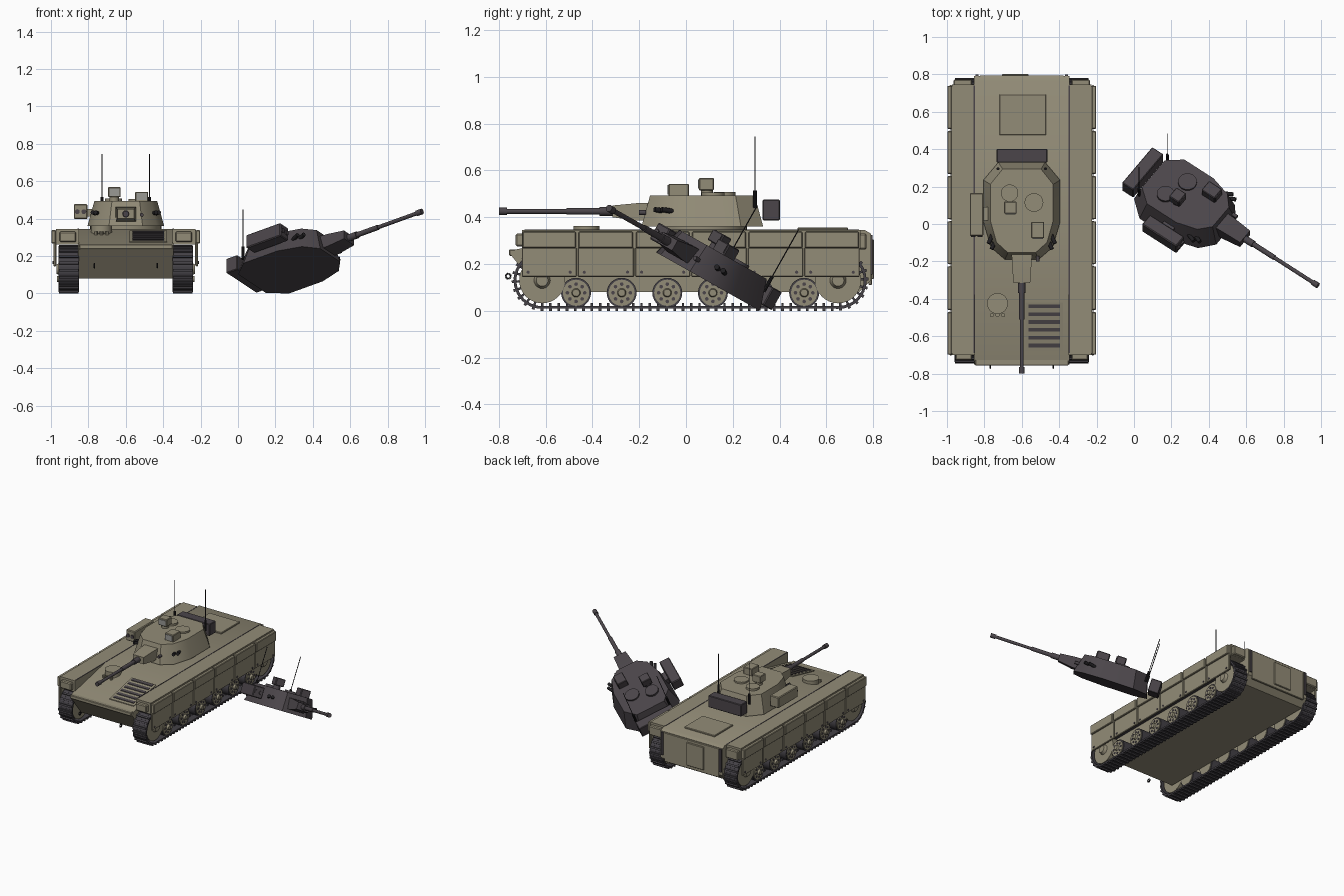
import bpy, bmesh, math
from mathutils import Matrix, Vector

if "Cube" in bpy.data.objects:
    bpy.data.objects.remove(bpy.data.objects["Cube"], do_unlink=True)


def material(name, rgb):
    m = bpy.data.materials.new(name)
    m.use_nodes = True
    m.diffuse_color = (*rgb, 1)
    m.node_tree.nodes["Principled BSDF"].inputs["Base Color"].default_value = (*rgb, 1)
    return m


OLIVE = material("olive paint", (0.29, 0.262, 0.185))
CHAR = material("charred metal", (0.07, 0.06, 0.068))
TRACK = material("track steel", (0.058, 0.053, 0.062))
BLACK = material("black", (0.015, 0.014, 0.016))
GLASS = material("sight glass", (0.32, 0.32, 0.3))

HULL = Matrix.Translation((-0.6, 0, 0))
made = []


def finish(name, bm, mat, place):
    bmesh.ops.recalc_face_normals(bm, faces=bm.faces)
    mesh = bpy.data.meshes.new(name)
    bm.to_mesh(mesh)
    bm.free()
    mesh.materials.append(mat)
    ob = bpy.data.objects.new(name, mesh)
    ob.matrix_world = place
    bpy.context.collection.objects.link(ob)
    made.append(ob)
    return ob


def add_box(bm, lo, hi, turn=Matrix()):
    lo, hi = Vector(lo), Vector(hi)
    m = turn @ Matrix.Translation((lo + hi) / 2) @ Matrix.Diagonal((*(hi - lo), 1))
    bmesh.ops.create_cube(bm, size=1, matrix=m)


def add_rod(bm, a, b, r, r2=None, n=20):
    a, b = Vector(a), Vector(b)
    m = Matrix.Translation((a + b) / 2) @ (b - a).to_track_quat("Z", "Y").to_matrix().to_4x4()
    bmesh.ops.create_cone(bm, cap_ends=True, segments=n, radius1=r,
                          radius2=r if r2 is None else r2, depth=(b - a).length, matrix=m)


def box(name, lo, hi, mat=OLIVE, place=HULL, bevel=0):
    bm = bmesh.new()
    add_box(bm, lo, hi)
    if bevel:
        bmesh.ops.bevel(bm, geom=bm.edges[:], offset=bevel, segments=1, affect="EDGES")
    return finish(name, bm, mat, place)


def rod(name, a, b, r, mat=OLIVE, place=HULL, r2=None, n=20):
    bm = bmesh.new()
    add_rod(bm, a, b, r, r2, n)
    return finish(name, bm, mat, place)


def loft(name, rings, mat=OLIVE, place=HULL):
    """Solid skinned through rings of equal point count."""
    bm = bmesh.new()
    vs = [[bm.verts.new(p) for p in ring] for ring in rings]
    n = len(vs[0])
    for a, b in zip(vs, vs[1:]):
        for i in range(n):
            bm.faces.new((a[i], a[(i + 1) % n], b[(i + 1) % n], b[i]))
    bm.faces.new(vs[0])
    bm.faces.new(vs[-1])
    return finish(name, bm, mat, place)


def side_profile(name, pts, x0, x1, mat=OLIVE):
    return loft(name, [[(x, y, z) for y, z in pts] for x in (x0, x1)], mat)


def glacis(y):
    return 0.345 + 0.22 * (y + 0.35)


# Hull, with sloped bow plate
side_profile("hull", [(-0.75, 0.24), (-0.73, glacis(-0.73)), (-0.35, 0.345), (0.765, 0.345),
                      (0.79, 0.33), (0.79, 0.13), (0.74, 0.08), (-0.62, 0.08)], -0.255, 0.255)
box("bow_lip", (-0.25, -0.757, 0.235), (0.25, -0.72, 0.262), bevel=0.004)


def on_glacis(name, x0, x1, y0, y1, h, mat):
    side_profile(name, [(y0, glacis(y0)), (y0, glacis(y0) + h), (y1, glacis(y1) + h), (y1, glacis(y1))],
                 x0, x1, mat)


# Engine grille and driver hatch
on_glacis("engine_grille", 0.02, 0.22, -0.68, -0.42, 0.006, OLIVE)
for i in range(6):
    y = -0.65 + 0.042 * i
    on_glacis("grille_slat", 0.035, 0.205, y - 0.01, y + 0.01, 0.01, CHAR)
rod("driver_hatch", (-0.13, -0.425, 0.32), (-0.13, -0.425, 0.362), 0.056, n=28)
for i in (-1, 0, 1):
    rod("driver_periscope", (-0.13 + 0.03 * i, -0.487, 0.31), (-0.13 + 0.03 * i, -0.487, 0.332), 0.011, n=10)

# Rear roof hatch and rear door
box("roof_hatch", (-0.12, 0.476, 0.34), (0.13, 0.693, 0.355), bevel=0.003)
box("rear_panel", (-0.225, 0.78, 0.11), (0.225, 0.794, 0.325), bevel=0.003)
box("rear_door", (-0.105, 0.78, 0.135), (0.035, 0.803, 0.305), bevel=0.003)

# Running gear, sponsons and skirts on both sides
WHEEL_Z, R, FRONT, REAR = 0.13, 0.116, -0.615, 0.65
wheel_ys = [-0.47 + 0.195 * i for i in range(6)]


def track_point(s):
    """Point and heading at distance s along the track loop."""
    flat, arc = REAR - FRONT, math.pi * R
    s %= 2 * (flat + arc)
    if s < flat:
        return FRONT + s, WHEEL_Z - R, 0
    s -= flat
    if s < arc:
        a = s / R
        return REAR + R * math.sin(a), WHEEL_Z - R * math.cos(a), a
    s -= arc
    if s < flat:
        return REAR - s, WHEEL_Z + R, math.pi
    a = (s - flat) / R
    return FRONT - R * math.sin(a), WHEEL_Z + R * math.cos(a), math.pi + a


for s in (-1, 1):
    side = HULL @ Matrix.Diagonal((s, 1, 1, 1))
    bm = bmesh.new()
    total, links = 2 * (REAR - FRONT + math.pi * R), 92
    step = total / links
    for i in range(links):
        y, z, a = track_point(i * step)
        turn = Matrix.Translation((0, y, z)) @ Matrix.Rotation(a, 4, "X")
        add_box(bm, (0.25, -step * 0.52, -0.005), (0.36, step * 0.52, 0.007), turn)
        add_box(bm, (0.252, -0.006, -0.014), (0.358, 0.006, 0), turn)
        add_box(bm, (0.297, -0.005, 0), (0.313, 0.005, 0.02), turn)
    finish("track", bm, TRACK, side)

    for y in wheel_ys:
        rod("road_wheel_tyre", (0.262, y, 0.077), (0.348, y, 0.077), 0.064, TRACK, side, n=28)
        rod("road_wheel_disc", (0.258, y, 0.077), (0.354, y, 0.077), 0.056, OLIVE, side, n=28)
        rod("road_wheel_hub", (0.35, y, 0.077), (0.368, y, 0.077), 0.02, OLIVE, side, 0.015)
        bm = bmesh.new()
        for k in range(8):
            a = k * math.pi / 4
            c = (y + 0.037 * math.cos(a), 0.077 + 0.037 * math.sin(a))
            add_rod(bm, (0.35, *c), (0.357, *c), 0.008, n=8)
        finish("road_wheel_holes", bm, CHAR, side)
    for y in (FRONT, REAR):
        rod("end_wheel", (0.262, y, WHEEL_Z), (0.35, y, WHEEL_Z), 0.098, OLIVE, side, n=32)
        rod("end_wheel_hub", (0.35, y, WHEEL_Z), (0.37, y, WHEEL_Z), 0.035, OLIVE, side, 0.025)

    box("sponson", (0.25, -0.7, 0.262), (0.372, 0.745, 0.345), OLIVE, side)
    box("deck_seam", (0.251, -0.69, 0.34), (0.257, 0.74, 0.347), CHAR, side)
    box("headlight_box", (0.265, -0.728, 0.275), (0.355, -0.695, 0.33), OLIVE, side, 0.006)
    box("rear_stowage_box", (0.265, 0.74, 0.262), (0.365, 0.772, 0.33), OLIVE, side, 0.006)
    box("rear_hinge", (0.232, 0.785, 0.155), (0.248, 0.798, 0.325), CHAR, side)
    box("skirt_backing", (0.37, -0.69, 0.15), (0.376, 0.735, 0.34), OLIVE, side)
    edges = [-0.705, -0.465, -0.22, 0.02, 0.262, 0.503, 0.745]
    for y0, y1 in zip(edges, edges[1:]):
        box("skirt_panel", (0.374, y0 + 0.003, 0.145), (0.387, y1 - 0.003, 0.27), OLIVE, side, 0.003)
        box("skirt_upper_panel", (0.374, y0 + 0.006, 0.268), (0.398, y1 - 0.006, 0.338), OLIVE, side, 0.004)
        for y in (y0 + 0.03, y1 - 0.03):
            rod("skirt_bolt", (0.385, y, 0.165), (0.391, y, 0.165), 0.007, CHAR, side, n=8)

    # Tow rings at the bow
    bm = bmesh.new()
    ring = [(math.cos(k * math.pi / 6), math.sin(k * math.pi / 6)) for k in range(12)]
    for k in range(12):
        (c0, s0), (c1, s1) = ring[k], ring[(k + 1) % 12]
        add_rod(bm, (0.168, -0.76 + 0.011 * c0, 0.148 + 0.011 * s0),
                (0.168, -0.76 + 0.011 * c1, 0.148 + 0.011 * s1), 0.004, n=6)
    finish("tow_ring", bm, BLACK, side)


def turret(tag, place, paint, glass):
    """Turret with gun, sights, launcher box, bin and aerials."""
    half = [(0.09, -0.19), (0.165, -0.125), (0.205, 0.01), (0.205, 0.235), (0.125, 0.33)]
    outline = half + [(-x, y) for x, y in reversed(half)]
    base = [(x, y, 0.36) for x, y in outline]
    roof = [(x * 0.82, 0.07 + (y - 0.07) * 0.86, 0.493) for x, y in outline]
    loft(tag + "turret_body", [base, roof], paint, place)

    def rect(y, w, z0, z1):
        return [(-w, y, z0), (w, y, z0), (w, y, z1), (-w, y, z1)]
    loft(tag + "gun_mantlet", [rect(-0.15, 0.055, 0.385, 0.462), rect(-0.21, 0.052, 0.385, 0.46),
                               rect(-0.315, 0.045, 0.4, 0.45)], paint, place)
    for part, y0, y1, r in (("sleeve", -0.37, -0.3, 0.019), ("barrel_root", -0.51, -0.36, 0.014),
                            ("barrel", -0.78, -0.5, 0.0105), ("muzzle", -0.8, -0.765, 0.0155)):
        rod(tag + "gun_" + part, (0, y0, 0.425), (0, y1, 0.425), r, CHAR, place)
    rod(tag + "coaxial_gun", (0.085, -0.17, 0.42), (0.085, -0.2, 0.42), 0.01, CHAR, place, n=12)

    # Roof hatches and sights
    rod(tag + "commander_hatch", (-0.065, 0.165, 0.485), (-0.065, 0.165, 0.508), 0.046, paint, place, n=28)
    rod(tag + "gunner_hatch", (0.065, 0.115, 0.485), (0.065, 0.115, 0.505), 0.05, paint, place, n=28)
    rod(tag + "sight_post", (-0.062, 0.09, 0.485), (-0.062, 0.09, 0.52), 0.025, paint, place)
    box(tag + "commander_sight", (-0.095, 0.055, 0.515), (-0.027, 0.12, 0.568), paint, place, 0.004)
    box(tag + "gunner_sight", (0.05, -0.075, 0.485), (0.12, 0.012, 0.543), paint, place, 0.004)
    box(tag + "commander_sight_window", (-0.088, 0.051, 0.522), (-0.034, 0.056, 0.561), glass, place)
    box(tag + "gunner_sight_window", (0.057, -0.079, 0.498), (0.113, -0.074, 0.537), glass, place)

    # Launcher box on the side, stowage bin at the back
    box(tag + "launcher_box", (-0.278, -0.063, 0.397), (-0.205, 0.165, 0.477), paint, place, 0.005)
    box(tag + "launcher_bracket", (-0.21, 0.02, 0.41), (-0.16, 0.09, 0.45), paint, place)
    for x in (-0.259, -0.224):
        rod(tag + "launch_tube", (x, -0.06, 0.437), (x, -0.07, 0.437), 0.013, CHAR, place, n=14)
    box(tag + "stowage_bin", (-0.135, 0.328, 0.387), (0.137, 0.402, 0.475), CHAR, place, 0.004)

    for s in (-1, 1):
        for k in (0, 1):
            a = Vector((s * (0.14 + 0.016 * k), -0.085 + 0.03 * k, 0.425))
            rod(tag + "smoke_launcher", a, a + Vector((s * 0.022, -0.05, 0.008)), 0.011, BLACK, place, n=12)
        rod(tag + "aerial_base", (s * 0.127, 0.295, 0.44), (s * 0.127, 0.295, 0.515), 0.008, BLACK, place, n=10)
        rod(tag + "aerial", (s * 0.127, 0.295, 0.51), (s * 0.127, 0.295, 0.745), 0.0025, BLACK, place, n=6)


turret("", HULL, OLIVE, GLASS)
rod("turret_ring", (0, 0.07, 0.34), (0, 0.07, 0.362), 0.19, n=40)

# Burnt turret resting on the ground beside the vehicle
up = Vector((0, 0.49, 0.87)).normalized()
back = Vector((-0.805, 0.515, -0.294))
across = back.cross(up).normalized()
back = up.cross(across)
fallen = Matrix((across, back, up)).transposed().to_4x4()
fallen.translation = (0.34, -0.125, -0.165)
turret("fallen_", fallen, CHAR, CHAR)

bpy.ops.object.select_all(action="DESELECT")
for ob in made:
    ob.select_set(True)
bpy.context.view_layer.objects.active = made[0]
bpy.ops.object.shade_smooth_by_angle(angle=math.radians(32))
